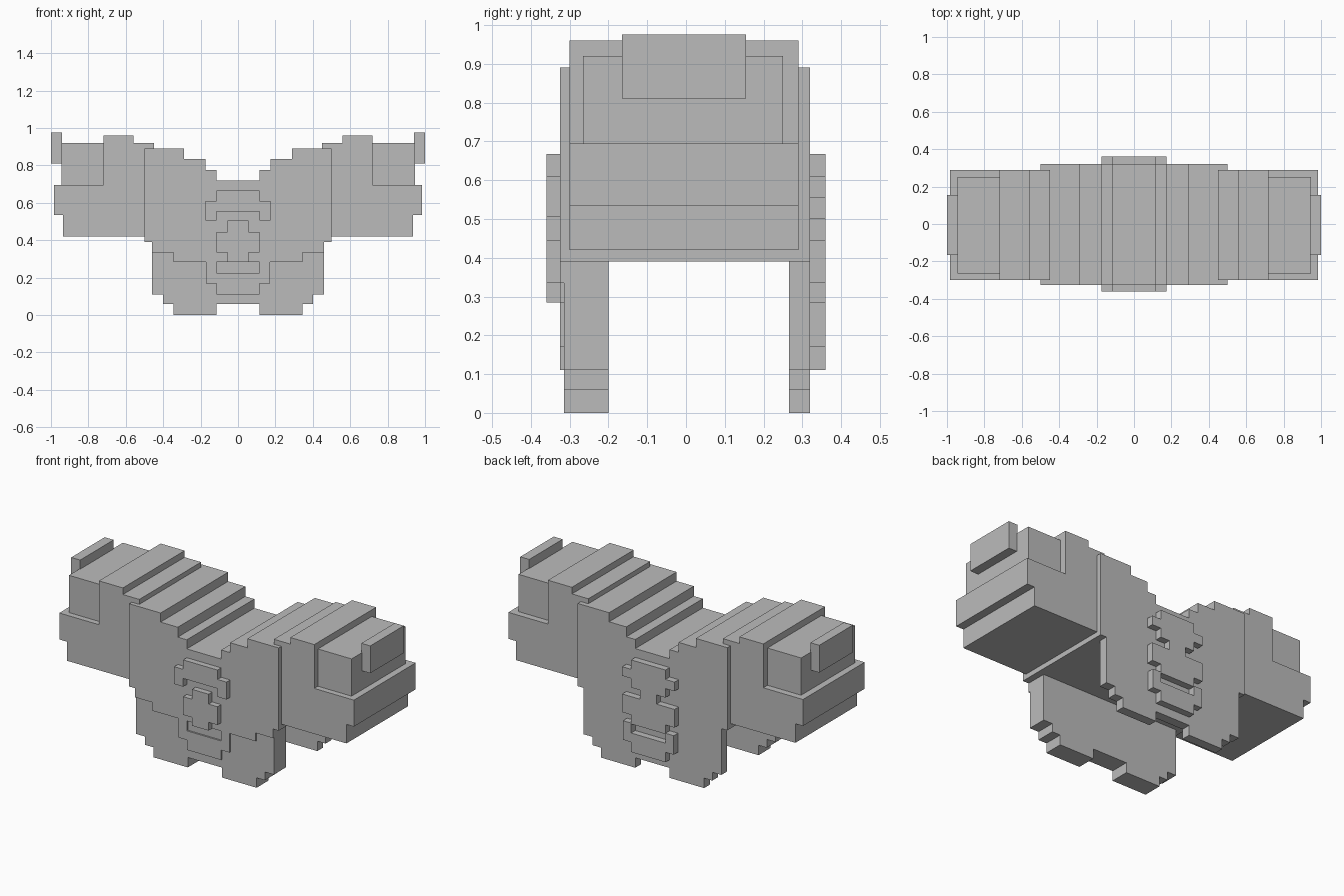
import bpy, bmesh

cube = bpy.data.objects.get("Cube")
if cube:
    bpy.data.objects.remove(cube, do_unlink=True)

GREY = (0.5, 0.5, 0.5, 1.0)
grey = bpy.data.materials.new("plain grey")
grey.use_nodes = True
grey.diffuse_color = GREY
grey.node_tree.nodes["Principled BSDF"].inputs["Base Color"].default_value = GREY


def prism(name, outline, y0, y1):
    """Extrude an x-z outline from y0 to y1."""
    bm = bmesh.new()
    face = bm.faces.new([bm.verts.new((x, y0, z)) for x, z in outline])
    ext = bmesh.ops.extrude_face_region(bm, geom=[face], use_keep_orig=True)
    verts = [v for v in ext["geom"] if isinstance(v, bmesh.types.BMVert)]
    bmesh.ops.translate(bm, verts=verts, vec=(0, y1 - y0, 0))
    bmesh.ops.recalc_face_normals(bm, faces=bm.faces)
    mesh = bpy.data.meshes.new(name)
    bm.to_mesh(mesh)
    bm.free()
    mesh.materials.append(grey)
    obj = bpy.data.objects.new(name, mesh)
    bpy.context.collection.objects.link(obj)
    return obj


def mirrored(half):
    """Close a right-half outline across x = 0."""
    return half + [(-x, z) for x, z in reversed(half) if x > 0]


def stepped(rows):
    """Half outline from the bottom up: rows of (half width, z0, z1)."""
    pts = [(0, rows[0][1])]
    for w, z0, z1 in rows:
        pts += [(w, z0), (w, z1)]
    return pts + [(0, rows[-1][2])]


def box(name, x0, x1, y0, y1, z0, z1):
    return prism(name, [(x0, z0), (x1, z0), (x1, z1), (x0, z1)], y0, y1)


# Chest with a stepped dip at the neck
prism("chest", mirrored([
    (0, 0.39), (0.5, 0.39), (0.5, 0.89), (0.29, 0.89), (0.29, 0.835),
    (0.175, 0.835), (0.175, 0.775), (0.115, 0.775), (0.115, 0.72), (0, 0.72),
]), -0.325, 0.32)

# Front and back skirt plates with short stepped legs
skirt = mirrored([
    (0, 0.06), (0.115, 0.06), (0.115, 0), (0.345, 0), (0.345, 0.06),
    (0.40, 0.06), (0.40, 0.11), (0.46, 0.11), (0.46, 0.39), (0, 0.39),
])
prism("front_skirt", skirt, -0.315, -0.20)
prism("back_skirt", skirt, 0.265, 0.32)

# Thin apron, split by a slot
prism("apron_upper", mirrored(stepped([
    (0.345, 0.285, 0.335), (0.46, 0.335, 0.39)])), -0.325, -0.315)
cup = mirrored([
    (0, 0.11), (0.115, 0.11), (0.115, 0.17), (0.17, 0.17),
    (0.17, 0.285), (0.115, 0.285), (0.115, 0.225), (0, 0.225),
])
prism("apron_lower", cup, -0.325, -0.315)

# Raised front emblem: arch over a cross
prism("front_arch", mirrored([
    (0, 0.555), (0.115, 0.555), (0.115, 0.505), (0.175, 0.505),
    (0.175, 0.61), (0.115, 0.61), (0.115, 0.667), (0, 0.667),
]), -0.36, -0.32)
prism("front_cross", mirrored(stepped([
    (0.055, 0.285, 0.335), (0.115, 0.335, 0.445), (0.055, 0.445, 0.505),
])), -0.36, -0.32)

# Raised back emblem: stepped column over a cup
prism("back_column", mirrored(stepped([
    (0.115, 0.28, 0.335), (0.175, 0.335, 0.445), (0.055, 0.445, 0.50),
    (0.115, 0.50, 0.555), (0.175, 0.555, 0.61), (0.115, 0.61, 0.667),
])), 0.315, 0.36)
prism("back_cup", cup, 0.315, 0.36)

# Arms with a shoulder ridge, inset fist block and end plate
for side, s in (("left", 1), ("right", -1)):
    arm = [(0.45, 0.42), (0.935, 0.42), (0.935, 0.535), (0.985, 0.535),
           (0.985, 0.695), (0.72, 0.695), (0.72, 0.96), (0.56, 0.96),
           (0.56, 0.92), (0.45, 0.92)]
    prism(side + "_arm", [(s * x, z) for x, z in arm], -0.30, 0.29)
    box(side + "_upper_block", s * 0.71, s * 0.945, -0.265, 0.25, 0.69, 0.92)
    box(side + "_end_plate", s * 0.94, s * 1.0, -0.165, 0.155, 0.81, 0.975)
